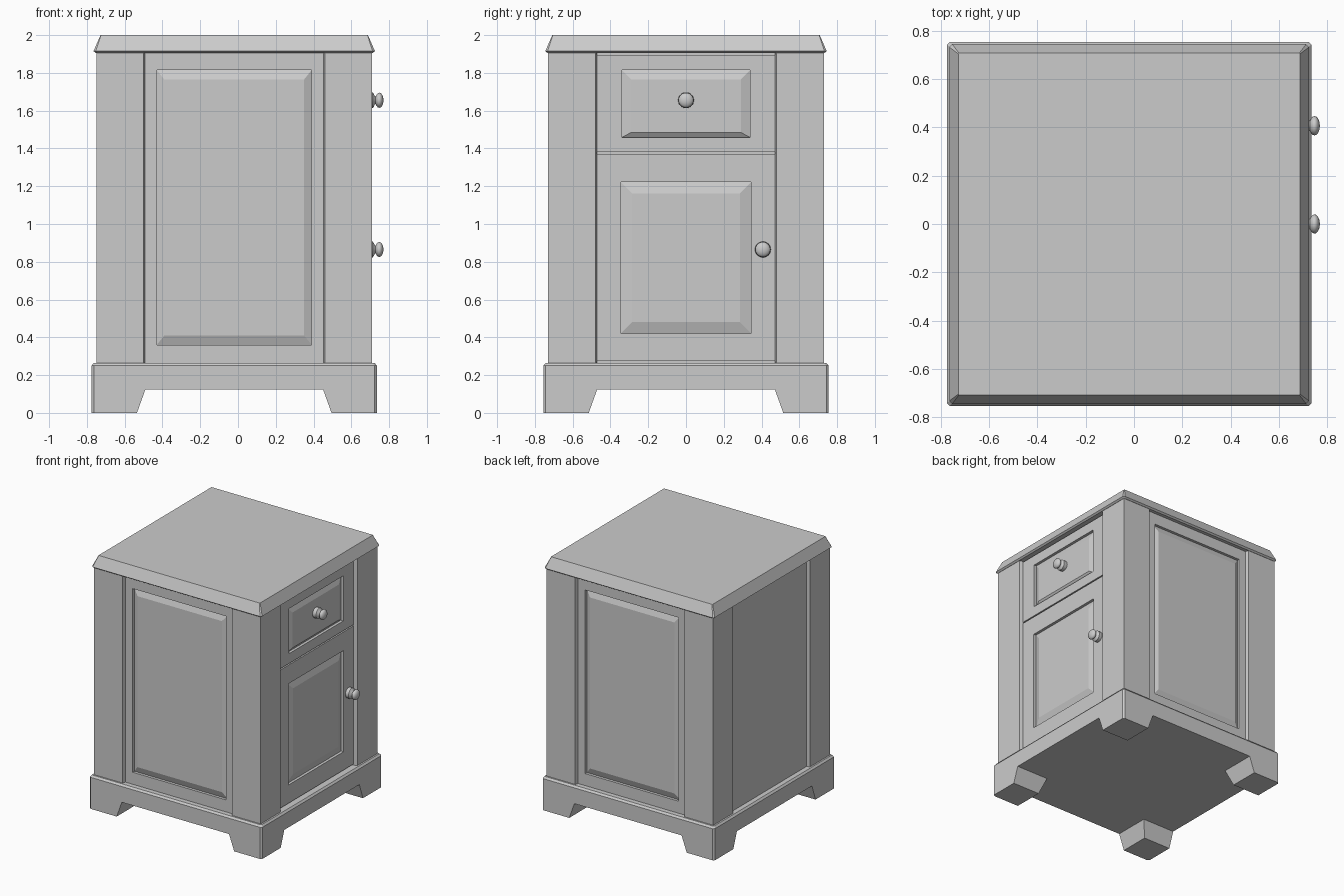
import bpy, bmesh, math
from mathutils import Matrix, Vector

if "Cube" in bpy.data.objects:
    bpy.data.objects.remove(bpy.data.objects["Cube"])

CX = -0.02                      # cabinet axis (knobs stick out on +x)


def loft(name, rings, matrix=None):
    """Skin a stack of equal-length point rings and cap both ends."""
    bm = bmesh.new()
    vs = [[bm.verts.new(p) for p in ring] for ring in rings]
    n = len(rings[0])
    for a, b in zip(vs, vs[1:]):
        for i in range(n):
            j = (i + 1) % n
            bm.faces.new((a[i], a[j], b[j], b[i]))
    bm.faces.new(vs[0])
    bm.faces.new(vs[-1])
    bm.transform(Matrix.Translation((CX, 0, 0)) @ (matrix or Matrix()))
    bmesh.ops.recalc_face_normals(bm, faces=bm.faces)
    me = bpy.data.meshes.new(name)
    bm.to_mesh(me)
    bm.free()
    ob = bpy.data.objects.new(name, me)
    bpy.context.collection.objects.link(ob)
    return ob


def square(h, c, z):
    """Square ring of half-size h with corners clipped by c."""
    k = h - c
    return [(h, -k, z), (h, k, z), (k, h, z), (-k, h, z),
            (-h, k, z), (-h, -k, z), (-k, -h, z), (k, -h, z)]


def rect(u0, u1, z0, z1, d):
    """Rectangle in a facade: u across, z up, d outwards along +x."""
    return [(d, u0, z0), (d, u1, z0), (d, u1, z1), (d, u0, z1)]


def turn(deg):
    return Matrix.Rotation(math.radians(deg), 4, 'Z')


F = 0.705                       # facade plane, set back from the posts


def panel(name, outer, hole, field, deg=0):
    """Frame with a sunk raised-field panel."""
    return loft(name, [rect(*outer, F - 0.035), rect(*outer, F), rect(*hole, F),
                       rect(*hole, F - 0.022), rect(*field, F - 0.003)], turn(deg))


# Plinth with bracket feet left by two crossing trapezoid cuts
base = loft("plinth_base", [square(0.755, 0.012, 0), square(0.755, 0.012, 0.25),
                            square(0.743, 0.01, 0.265)])
for deg in (0, 90):
    prof = [(-0.533, -0.05), (0.533, -0.05), (0.47, 0.125), (-0.47, 0.125)]
    cutter = loft("foot_cutter", [[(x, u, z) for u, z in prof] for x in (-1, 1)], turn(deg))
    cutter.hide_render = True
    mod = base.modifiers.new("cut", 'BOOLEAN')
    mod.operation, mod.solver, mod.object = 'DIFFERENCE', 'EXACT', cutter
    bpy.context.view_layer.objects.active = base
    bpy.ops.object.modifier_apply(modifier=mod.name)
    bpy.data.objects.remove(cutter)

# Carcass core
loft("carcass", [square(0.675, 0.01, 0.2), square(0.675, 0.01, 1.94)])

# Four corner posts with slightly slanted inner reveals
plan = [(0.48, 0.73), (0.73, 0.73), (0.73, 0.48), (0.705, 0.472),
        (0.66, 0.472), (0.66, 0.66), (0.472, 0.66), (0.472, 0.705)]
for i in range(4):
    loft("corner_post", [[(x, y, z) for x, y in plan] for z in (0.255, 1.915)], turn(90 * i))

# Table top with sloped edge and small lower lip
loft("table_top", [square(0.732, 0.01, 1.905), square(0.745, 0.012, 1.915),
                   square(0.708, 0.003, 2.0)])

# Side panels (-y and +y) and plain recessed back (-x)
for name, deg in (("front_side_panel", -90), ("rear_side_panel", 90)):
    panel(name, (-0.475, 0.475, 0.255, 1.915), (-0.41, 0.41, 0.36, 1.815),
          (-0.37, 0.37, 0.41, 1.765), deg)
loft("back_panel", [rect(-0.475, 0.475, 0.255, 1.915, d) for d in (0.67, F)], turn(180))

# Drawer and door on the +x face
panel("drawer_front", (-0.47, 0.47, 1.38, 1.895), (-0.34, 0.34, 1.458, 1.815),
      (-0.29, 0.29, 1.485, 1.765))
panel("door", (-0.47, 0.47, 0.275, 1.37), (-0.345, 0.345, 0.42, 1.222),
      (-0.285, 0.285, 0.482, 1.162))

# Turned knobs: flared foot, waist and flattened ball
prof = [(0.69, 0.04), (0.733, 0.042), (0.738, 0.036), (0.743, 0.024), (0.75, 0.02)]
prof += [(0.768 - 0.022 * math.cos(a), 0.04 * math.sin(a))
         for a in (math.radians(d) for d in (30, 50, 70, 90, 110, 130, 150, 165, 177))]
N = 24
for name, y, z in (("drawer_knob", 0, 1.655), ("door_knob", 0.407, 0.865)):
    rings = [[(x, y + r * math.cos(math.tau * i / N), z + r * math.sin(math.tau * i / N))
              for i in range(N)] for x, r in prof]
    knob = loft(name, rings)
    bpy.ops.object.select_all(action='DESELECT')
    knob.select_set(True)
    bpy.context.view_layer.objects.active = knob
    bpy.ops.object.shade_smooth_by_angle(angle=math.radians(40))
